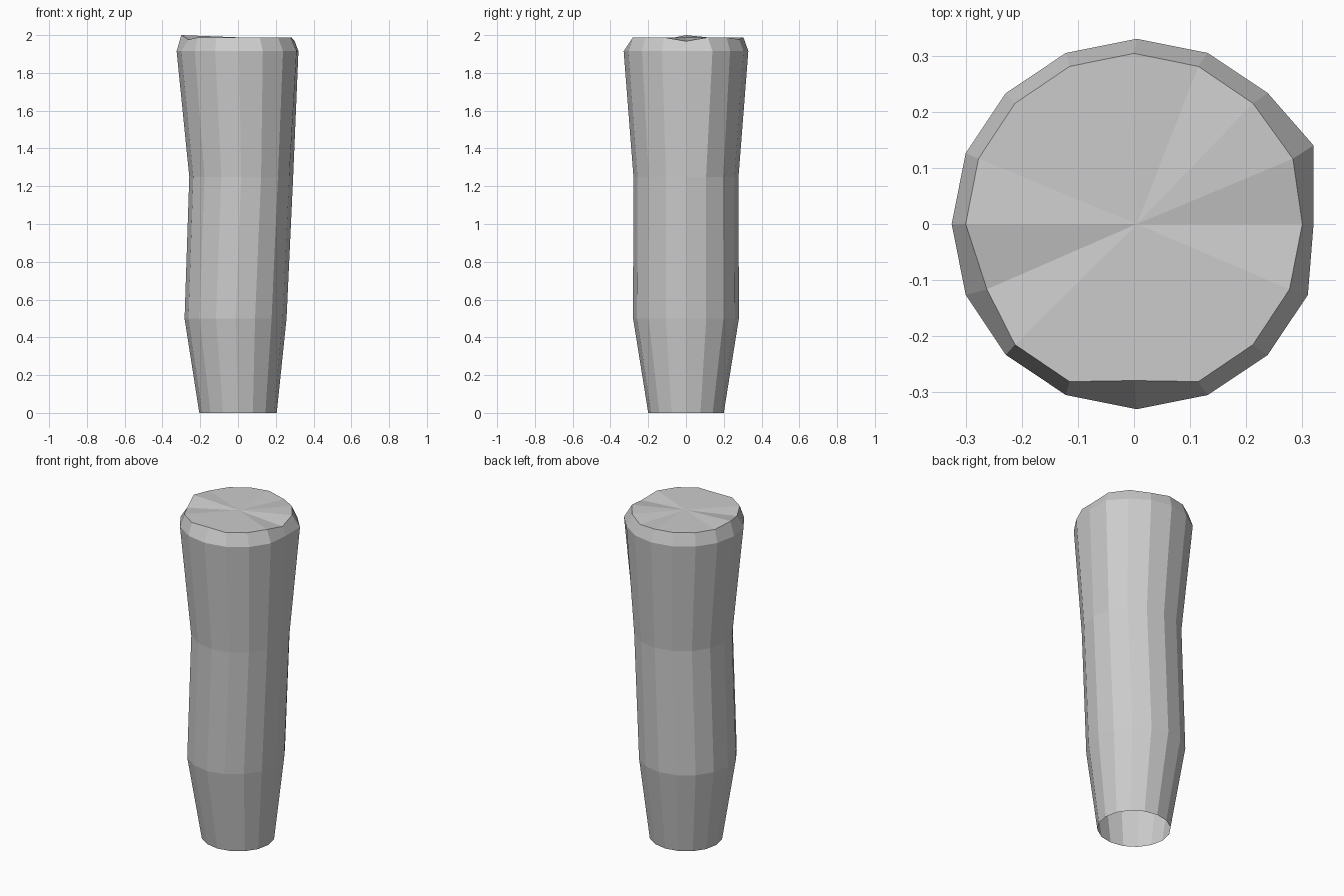
import bpy, bmesh
from math import cos, sin, tau

if "Cube" in bpy.data.objects:
    bpy.data.objects.remove(bpy.data.objects["Cube"])

SIDES = 16
# rings: z, centre x, radius x, radius y
RINGS = [(0.0, 0.0, 0.205, 0.20),
         (0.5, -0.013, 0.27, 0.28),
         (1.25, 0.017, 0.275, 0.278),
         (1.915, 0.005, 0.33, 0.33),
         (1.988, 0.0, 0.30, 0.304)]

bm = bmesh.new()
loops = [[bm.verts.new((cx + rx * cos(i * tau / SIDES), ry * sin(i * tau / SIDES), z))
          for i in range(SIDES)] for z, cx, rx, ry in RINGS]

# side walls, open underneath
for low, high in zip(loops, loops[1:]):
    for i in range(SIDES):
        j = (i + 1) % SIDES
        bm.faces.new((low[i], low[j], high[j], high[i]))

# worn top: fan around a centre point, with a chipped rim
centre = bm.verts.new((0.005, 0, 1.988))
rim = loops[-1]
for i in range(SIDES):
    bm.faces.new((rim[i], rim[(i + 1) % SIDES], centre))
for i, z in {0: 1.968, 3: 1.977, 8: 2.0, 9: 1.976}.items():
    rim[i].co.z = z
rim[9].co.x += 0.015
rim[12].co.y = -0.279
rim[1].co.x += 0.006

# uneven upper edge
loops[3][0].co.x = 0.32
loops[3][1].co = (0.32, 0.14, 1.915)

bmesh.ops.recalc_face_normals(bm, faces=bm.faces)
mesh = bpy.data.meshes.new("worn_post")
bm.to_mesh(mesh)
bm.free()
post = bpy.data.objects.new("worn_post", mesh)
bpy.context.collection.objects.link(post)
